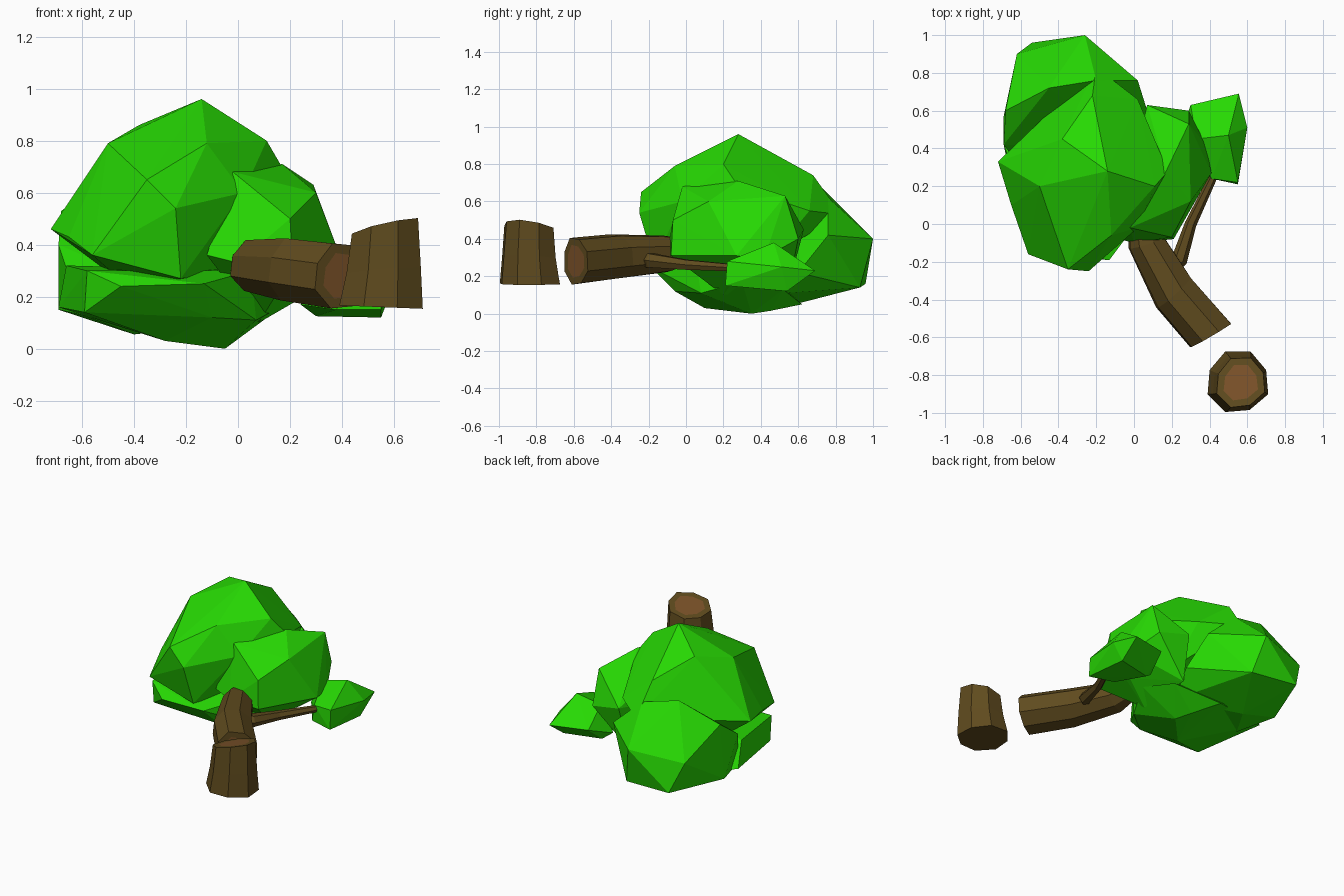
import bpy, bmesh, math
from mathutils import Vector


def material(name, rgb):
    m = bpy.data.materials.new(name)
    m.diffuse_color = (*rgb, 1)
    return m


LEAF = material("leaf_green", (0.02, 0.70, 0.001))
BARK = material("bark", (0.115, 0.07, 0.013))
CUT = material("cut_wood", (0.20, 0.085, 0.022))


def finish(name, bm, mats):
    bmesh.ops.recalc_face_normals(bm, faces=bm.faces)
    me = bpy.data.meshes.new(name)
    bm.to_mesh(me)
    bm.free()
    for m in mats:
        me.materials.append(m)
    ob = bpy.data.objects.new(name, me)
    bpy.context.collection.objects.link(ob)


def clump(name, points):
    """Faceted leaf mass: convex hull of its corner points."""
    bm = bmesh.new()
    for p in points:
        bm.verts.new(p)
    res = bmesh.ops.convex_hull(bm, input=bm.verts[:])
    inner = {g for g in res["geom_interior"] if isinstance(g, bmesh.types.BMVert)}
    bmesh.ops.delete(bm, geom=list(inner), context='VERTS')
    finish(name, bm, [LEAF])


def limb(name, rings, sides, cut_ring=None):
    """Faceted wood: rings of (centre, radius, direction); optional pale cut end."""
    bm = bmesh.new()
    loops = []
    for centre, radius, direction in rings:
        d = Vector(direction).normalized()
        ref = Vector((0, 0, 1)) if abs(d.z) < 0.8 else Vector((1, 0, 0))
        u = (ref - d * ref.dot(d)).normalized()
        v = d.cross(u)
        loop = []
        for i in range(sides):
            a = 2 * math.pi * (i + 0.5) / sides
            r = radius * (1.04 if i % 3 else 0.97)
            loop.append(bm.verts.new(Vector(centre) + (u * math.cos(a) + v * math.sin(a)) * r))
        loops.append(loop)
    for a, b in zip(loops, loops[1:]):
        for i in range(sides):
            j = (i + 1) % sides
            bm.faces.new((a[i], a[j], b[j], b[i]))
    caps = [bm.faces.new(loops[0]), bm.faces.new(loops[-1])]
    bmesh.ops.recalc_face_normals(bm, faces=bm.faces)
    if cut_ring is not None:
        cap = caps[cut_ring]
        bmesh.ops.inset_region(bm, faces=[cap], thickness=0.04)
        cap.material_index = 1
    finish(name, bm, [BARK, CUT])


# Stump, with sloping sawn top
limb("stump", [
    ((0.55, -0.835, 0.16), 0.167, (0.04, 0, 1)),
    ((0.56, -0.84, 0.30), 0.149, (-0.08, 0.05, 1)),
    ((0.565, -0.84, 0.465), 0.136, (-0.24, 0.14, 1)),
], 8, 1)

# Fallen trunk, sawn end first
limb("fallen_trunk", [
    ((0.405, -0.59, 0.28), 0.130, (-0.5, 0.86, 0.05)),
    ((0.21, -0.365, 0.305), 0.125, (-0.66, 0.74, 0.1)),
    ((0.065, -0.10, 0.32), 0.102, (-0.3, 0.95, 0.1)),
    ((0.02, 0.10, 0.34), 0.05, (-0.3, 0.95, 0.1)),
], 8, 0)

# Thin side branch reaching the small clump, with a short broken twig
limb("side_branch", [
    ((0.13, -0.27, 0.30), 0.05, (0.7, 0.7, 0)),
    ((0.24, -0.19, 0.285), 0.042, (0.5, 0.85, -0.1)),
    ((0.30, 0.00, 0.262), 0.03, (0.35, 0.9, -0.1)),
    ((0.41, 0.23, 0.247), 0.022, (0.4, 0.9, 0)),
    ((0.46, 0.36, 0.25), 0.018, (0.4, 0.9, 0)),
], 6)
limb("broken_twig", [
    ((0.20, -0.20, 0.28), 0.03, (0.5, -0.5, 0.3)),
    ((0.25, -0.27, 0.325), 0.004, (0.5, -0.5, 0.3)),
], 5)

# Leaf clumps
clump("crown_clump", [
    (-0.72, 0.33, 0.46), (-0.65, 0.10, 0.43), (-0.56, -0.16, 0.36),
    (-0.35, -0.24, 0.65), (-0.24, -0.25, 0.54), (-0.12, -0.06, 0.79),
    (-0.50, 0.20, 0.79), (-0.14, 0.28, 0.96), (-0.38, 0.45, 0.86),
    (0.11, 0.20, 0.80), (0.18, 0.28, 0.68), (0.02, -0.02, 0.60),
    (-0.22, 0.68, 0.74), (0.02, 0.66, 0.55), (-0.20, 0.83, 0.53),
    (-0.22, -0.17, 0.27), (-0.40, 0.30, 0.22), (0.05, 0.45, 0.30),
])
clump("back_clump", [
    (-0.69, 0.57, 0.15), (-0.69, 0.42, 0.40), (-0.68, 0.60, 0.53),
    (-0.62, 0.90, 0.36), (-0.54, 0.96, 0.16), (-0.26, 1.00, 0.40),
    (-0.45, 0.72, 0.68), (-0.20, 0.76, 0.62), (0.02, 0.76, 0.42),
    (0.07, 0.60, 0.22), (-0.20, 0.93, 0.14), (-0.40, 0.60, 0.055),
    (-0.60, 0.30, 0.13), (0.0, 0.40, 0.10),
])
clump("lower_clump", [
    (-0.69, 0.42, 0.16), (-0.66, 0.34, 0.32), (-0.59, -0.07, 0.14),
    (-0.45, -0.18, 0.24), (-0.13, -0.19, 0.25), (-0.10, -0.06, 0.12),
    (0.07, 0.08, 0.11), (-0.05, 0.35, 0.00), (-0.28, 0.10, 0.03),
    (-0.20, 0.62, 0.05), (-0.58, -0.10, 0.30), (0.05, 0.05, 0.30),
    (-0.10, 0.45, 0.015), (0.18, 0.30, 0.17), (0.10, 0.52, 0.13),
])
clump("right_clump", [
    (-0.02, -0.02, 0.68), (0.17, 0.28, 0.71), (0.29, 0.53, 0.63),
    (0.07, 0.63, 0.45), (0.29, 0.60, 0.40), (0.38, 0.42, 0.30),
    (0.41, 0.27, 0.31), (0.20, -0.07, 0.50), (0.00, -0.10, 0.33),
    (0.21, -0.08, 0.31), (0.27, 0.28, 0.21), (0.08, 0.20, 0.10),
    (0.05, 0.55, 0.15), (0.30, 0.12, 0.60), (-0.12, -0.07, 0.36),
])
clump("branch_clump", [
    (0.30, 0.63, 0.24), (0.555, 0.69, 0.23), (0.60, 0.51, 0.25),
    (0.55, 0.21, 0.15), (0.55, 0.22, 0.28), (0.41, 0.24, 0.27),
    (0.38, 0.26, 0.15), (0.50, 0.47, 0.38), (0.55, 0.54, 0.12),
    (0.30, 0.48, 0.125), (0.24, 0.45, 0.17), (0.33, 0.45, 0.34),
])
